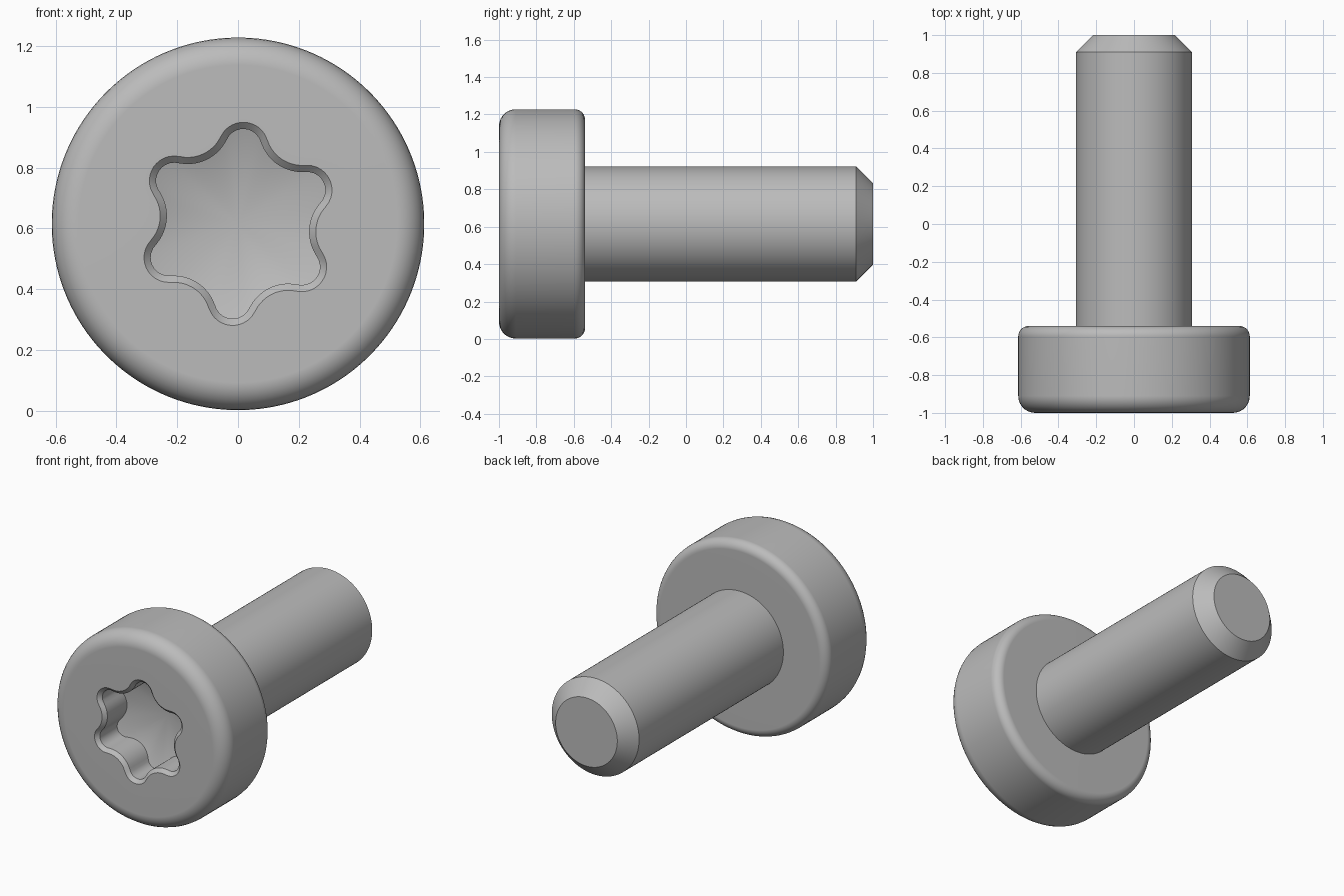
import bpy
import bmesh
from math import sin, cos, pi, sqrt, atan2, radians

SIDES = 144
AXIS_Z = 0.615
TURN = radians(86)  # direction of the first socket lobe

cube = bpy.data.objects.get("Cube")
if cube:
    bpy.data.objects.remove(cube)

steel = bpy.data.materials.new("grey steel")
steel.use_nodes = True
grey = (0.5, 0.5, 0.5, 1)
steel.diffuse_color = grey
steel.node_tree.nodes["Principled BSDF"].inputs["Base Color"].default_value = grey


def star_radius(angle, offset):
    """Six-lobed outline made of tangent arcs, grown outward by offset."""
    tip, valley, lobe_r = 0.313, 0.235, 0.06
    a, c = tip - lobe_r, cos(pi / 6)
    valley_r = ((a * a + valley ** 2 - 2 * a * valley * c - lobe_r ** 2)
                / (2 * lobe_r - 2 * valley + 2 * a * c))
    b = valley + valley_r
    t = lobe_r / (lobe_r + valley_r)
    # arcs share centres, so the offset only changes their radii
    t = (lobe_r + offset) / (lobe_r + valley_r)
    switch = atan2(t * b * sin(pi / 6), a + t * (b * c - a))
    u = angle % (pi / 3)
    u = min(u, pi / 3 - u)
    if u <= switch:
        return a * cos(u) + sqrt((lobe_r + offset) ** 2 - (a * sin(u)) ** 2)
    w = pi / 6 - u
    return b * cos(w) - sqrt((valley_r - offset) ** 2 - (b * sin(w)) ** 2)


def circle(r, y):
    return lambda angle: (r, y)


def star(offset, depth, slope=0):
    def ring(angle):
        r = star_radius(angle, offset)
        return r, -1 + depth - slope * r
    return ring


def fillet(r, y, size, start, steps=7):
    """Quarter-round rings about the given centre radius and depth."""
    return [circle(r + size * cos(start + i * pi / 2 / steps),
                   y + size * sin(start + i * pi / 2 / steps))
            for i in range(steps + 1)]


def loft(name, rings, tip=None):
    """Join rings around the y axis; close with caps or a pointed tip."""
    bm = bmesh.new()
    loops = []
    for ring in rings:
        loop = []
        for i in range(SIDES):
            angle = 2 * pi * i / SIDES
            r, y = ring(angle)
            loop.append(bm.verts.new((r * cos(angle + TURN), y,
                                      AXIS_Z + r * sin(angle + TURN))))
        loops.append(loop)
    for p, q in zip(loops, loops[1:]):
        for i in range(SIDES):
            j = (i + 1) % SIDES
            bm.faces.new((p[i], p[j], q[j], q[i]))
    if tip is None:
        bm.faces.new(loops[0])
    else:
        point = bm.verts.new((0, tip, AXIS_Z))
        for i in range(SIDES):
            bm.faces.new((point, loops[0][i], loops[0][(i + 1) % SIDES]))
    bm.faces.new(loops[-1])
    bmesh.ops.recalc_face_normals(bm, faces=bm.faces)
    mesh = bpy.data.meshes.new(name)
    bm.to_mesh(mesh)
    bm.free()
    mesh.materials.append(steel)
    obj = bpy.data.objects.new(name, mesh)
    bpy.context.collection.objects.link(obj)
    bpy.ops.object.select_all(action="DESELECT")
    obj.select_set(True)
    bpy.context.view_layer.objects.active = obj
    bpy.ops.object.shade_smooth_by_angle(angle=radians(32))
    weighted = obj.modifiers.new("even shading", "WEIGHTED_NORMAL")
    weighted.keep_sharp = True
    return obj


# Head: conical socket floor, lobed wall, chamfered mouth, rounded rim
head_r, front_round, back_round, back_y = 0.613, 0.09, 0.055, -0.54
head_rings = [star(0, 0.295, 0.32), star(0, 0.022), star(0.022, 0)]
head_rings += fillet(head_r - front_round, -1 + front_round, front_round, -pi / 2)
head_rings += fillet(head_r - back_round, back_y - back_round, back_round, 0)
head_rings.append(circle(0.3, back_y))
loft("screw_head", head_rings, tip=-1 + 0.295)

# Shank: plain cylinder with a chamfered end
loft("screw_shank", [circle(0.307, back_y - 0.02), circle(0.307, 0.91),
                     circle(0.217, 1)])
